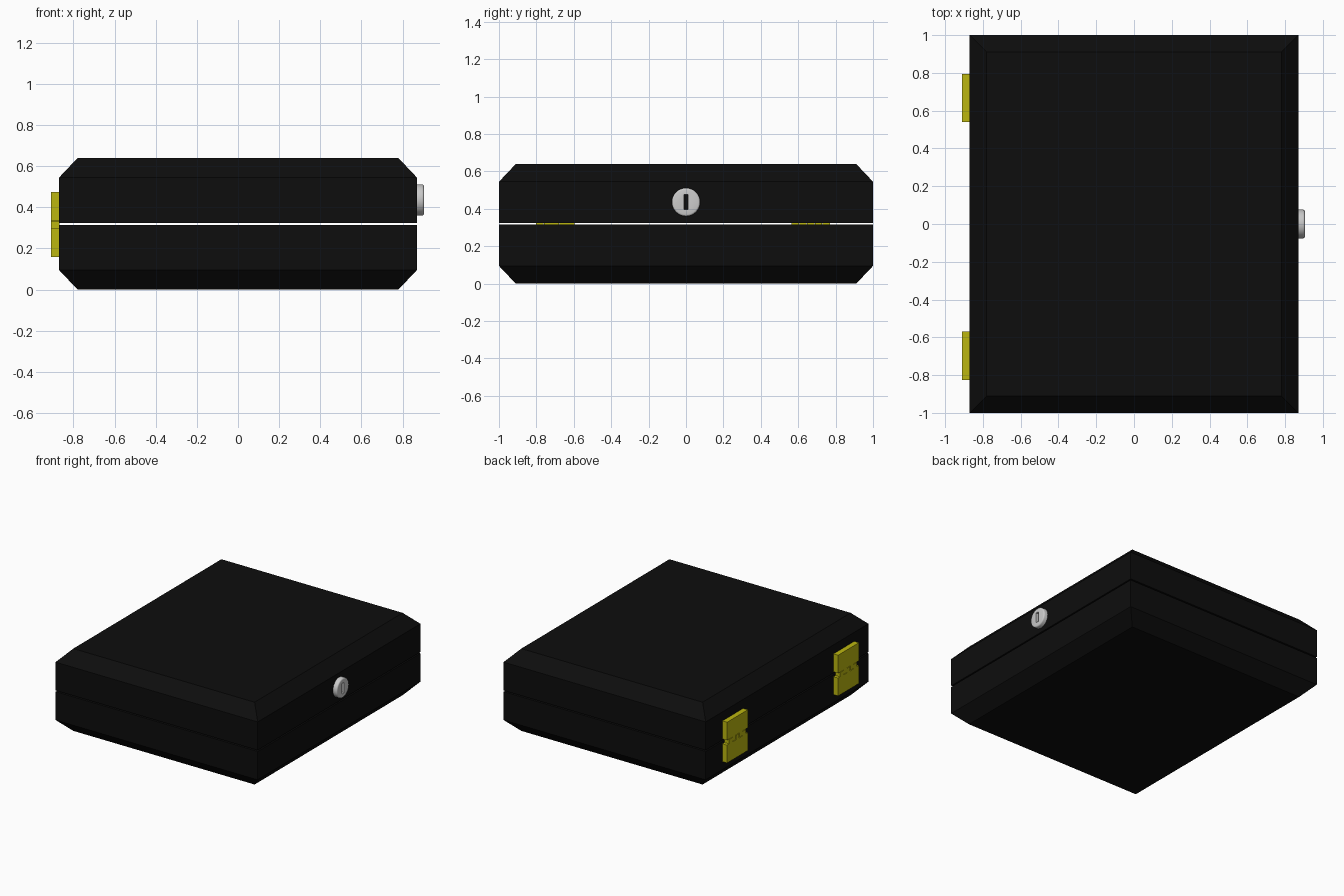
import bpy, bmesh, math
from mathutils import Matrix

if "Cube" in bpy.data.objects:
    bpy.data.objects.remove(bpy.data.objects["Cube"])

HX, HY, MID = 0.87, 1.0, 0.32


def material(name, rgb):
    m = bpy.data.materials.new(name)
    m.diffuse_color = (*rgb, 1)
    m.use_nodes = True
    m.node_tree.nodes["Principled BSDF"].inputs["Base Color"].default_value = m.diffuse_color
    return m


black = material("black_shell", (0.004, 0.004, 0.004))
yellow = material("yellow_metal", (0.5, 0.47, 0.005))


def finish(name, bm, mat=None):
    bmesh.ops.recalc_face_normals(bm, faces=bm.faces)
    me = bpy.data.meshes.new(name)
    bm.to_mesh(me)
    bm.free()
    ob = bpy.data.objects.new(name, me)
    bpy.context.collection.objects.link(ob)
    if mat:
        me.materials.append(mat)
    return ob


def box(bm, x0, x1, y0, y1, z0, z1):
    m = Matrix.Translation(((x0 + x1) / 2, (y0 + y1) / 2, (z0 + z1) / 2))
    bmesh.ops.create_cube(bm, size=1, matrix=m @ Matrix.Diagonal((x1 - x0, y1 - y0, z1 - z0, 1)))


# hollow half shell: rectangular rings of (inset, height), mirrored for the lid
PROFILE = [(0.09, 0), (0, 0.095), (0, 0.315), (0.05, 0.315), (0.05, 0.12), (0.12, 0.05)]


def half_shell(name, flip):
    bm = bmesh.new()
    rings = []
    for d, z in PROFILE:
        z = 2 * MID - z if flip else z
        rings.append([bm.verts.new((sx * (HX - d), sy * (HY - d), z))
                      for sx, sy in ((-1, -1), (1, -1), (1, 1), (-1, 1))])
    for a, b in zip(rings, rings[1:]):
        for i in range(4):
            j = (i + 1) % 4
            bm.faces.new((a[i], a[j], b[j], b[i]))
    bm.faces.new(rings[0])
    bm.faces.new(rings[-1])
    return finish(name, bm, black)


half_shell("case_base", False)
half_shell("case_lid", True)


# hinge leaves with interlocking fingers, notched at both ends
def hinge(name, yc):
    x0, x1 = -0.91, -0.868
    for part, z0, z1 in (("lower", 0.158, 0.297), ("upper", 0.335, 0.475)):
        bm = bmesh.new()
        box(bm, x0, x1, yc - 0.128, yc + 0.128, z0, z1)
        for k in range(5):
            if (k % 2 == 0) == (part == "lower"):
                ya = yc - 0.103 + k * 0.0415
                f0, f1 = (0.297, 0.331) if part == "lower" else (0.301, 0.335)
                box(bm, x0, x1, ya, ya + 0.0395, f0, f1)
        finish(f"{name}_{part}_leaf", bm, yellow)


hinge("rear_hinge", 0.667)
hinge("front_hinge", -0.698)

# round lock with a key slot cut through to the shell
bm = bmesh.new()
rot = Matrix.Translation((0.885, 0, 0.436)) @ Matrix.Rotation(math.pi / 2, 4, 'Y')
bmesh.ops.create_cone(bm, cap_ends=True, segments=32, radius1=0.076, radius2=0.076, depth=0.04, matrix=rot)
rim = [e for e in bm.edges if all(v.co.x > 0.9 for v in e.verts)]
bmesh.ops.bevel(bm, geom=rim, offset=0.01, segments=3, profile=0.5, affect='EDGES')
lock = finish("lock", bm)

bm = bmesh.new()
box(bm, 0.8, 1.0, -0.012, 0.012, 0.396, 0.476)
cutter = finish("key_slot_cutter", bm)
cutter.hide_render = True
cutter.hide_set(True)
cut = lock.modifiers.new("key_slot", 'BOOLEAN')
cut.operation = 'DIFFERENCE'
cut.solver = 'EXACT'
cut.object = cutter

# apply the slot, drop the cutter, shade the lock
bpy.context.view_layer.objects.active = lock
lock.select_set(True)
bpy.ops.object.modifier_apply(modifier="key_slot")
bpy.data.objects.remove(cutter)
bpy.ops.object.shade_smooth_by_angle(angle=math.radians(35))
